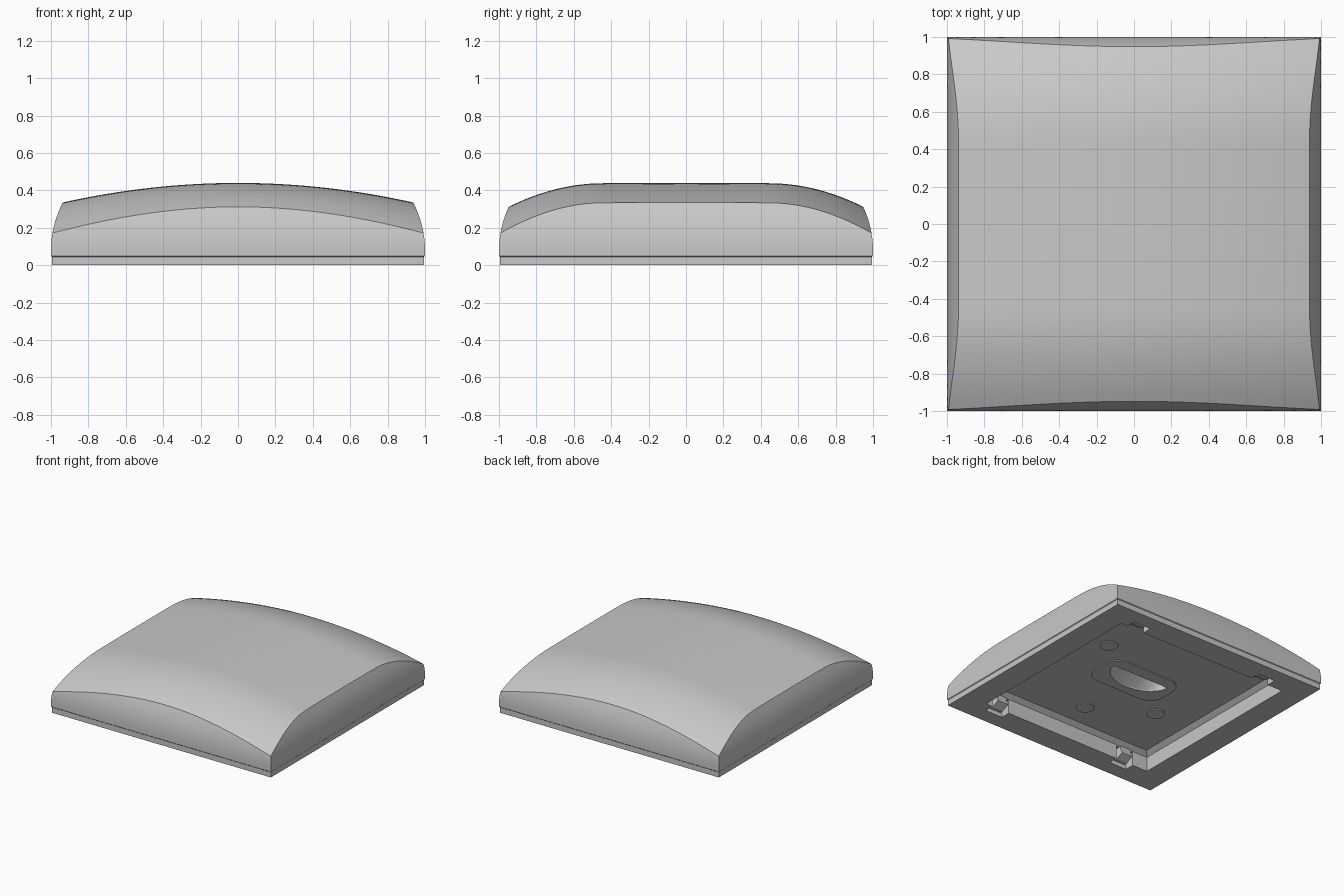
import bpy
import bmesh
import math

if "Cube" in bpy.data.objects:
    bpy.data.objects.remove(bpy.data.objects["Cube"], do_unlink=True)

grey = bpy.data.materials.new("light grey")
grey.use_nodes = True
colour = (0.58, 0.58, 0.58, 1)
grey.diffuse_color = colour
grey.node_tree.nodes["Principled BSDF"].inputs["Base Color"].default_value = colour


def finish(name, bm):
    bmesh.ops.recalc_face_normals(bm, faces=bm.faces)
    mesh = bpy.data.meshes.new(name)
    bm.to_mesh(mesh)
    bm.free()
    mesh.materials.append(grey)
    obj = bpy.data.objects.new(name, mesh)
    bpy.context.collection.objects.link(obj)
    return obj


def loft(name, rings):
    """Skin a list of equal rings of points and cap both ends."""
    bm = bmesh.new()
    rows = [[bm.verts.new(p) for p in ring] for ring in rings]
    n = len(rows[0])
    for low, high in zip(rows, rows[1:]):
        for i in range(n):
            j = (i + 1) % n
            bm.faces.new((low[i], low[j], high[j], high[i]))
    bm.faces.new(rows[0])
    bm.faces.new(rows[-1])
    return finish(name, bm)


def square(half, z):
    return [(-half, -half, z), (half, -half, z), (half, half, z), (-half, half, z)]


def box(name, x0, x1, y0, y1, z0, z1):
    return loft(name, [[(x0, y0, z), (x1, y0, z), (x1, y1, z), (x0, y1, z)] for z in (z0, z1)])


def cut(target, cutter):
    mod = target.modifiers.new("cut", "BOOLEAN")
    mod.operation = "DIFFERENCE"
    mod.solver = "EXACT"
    mod.object = cutter
    bpy.context.view_layer.objects.active = target
    bpy.ops.object.modifier_apply(modifier=mod.name)


def smooth(obj, angle):
    bpy.ops.object.select_all(action="DESELECT")
    obj.select_set(True)
    bpy.context.view_layer.objects.active = obj
    bpy.ops.object.shade_smooth_by_angle(angle=math.radians(angle))


# Cover: domed top whose edge meets gently leaning walls
SEAM = 0.05


def top(x, y):
    fall = max(0, abs(y) - 0.45) / 0.55
    return 0.44 - 0.119 * x * x - 0.147 * fall ** 2 - 0.008 * y * y


def half_width(z):
    return 1 - 0.06 * (max(0, z - 0.08) / 0.25) ** 2


def top_point(u, v):
    x, y, ex, ey = u, v, 1, 1
    for _ in range(12):
        ex = half_width(top(ex, y))
        ey = half_width(top(x, ey))
        x, y = u * ex, v * ey
    return x, y, top(x, y)


N = 48
bm = bmesh.new()
grid = [[bm.verts.new(top_point(2 * i / N - 1, 2 * j / N - 1)) for j in range(N + 1)]
        for i in range(N + 1)]
for i in range(N):
    for j in range(N):
        bm.faces.new((grid[i][j], grid[i + 1][j], grid[i + 1][j + 1], grid[i][j + 1]))
edge = ([(i, 0) for i in range(N)] + [(N, j) for j in range(N)]
        + [(i, N) for i in range(N, 0, -1)] + [(0, j) for j in range(N, 0, -1)])
upper = [grid[i][j] for i, j in edge]
corner_z = grid[0][0].co.z
heights = [vert.co.z for vert in upper]
STEPS = 10
for s in range(1, STEPS + 1):
    t = s / STEPS
    lower = []
    for (i, j), z_edge in zip(edge, heights):
        u, v = 2 * i / N - 1, 2 * j / N - 1
        z = z_edge + (SEAM - z_edge) * t
        zc = corner_z + (SEAM - corner_z) * t
        x = u * half_width(z if i in (0, N) else zc)
        y = v * half_width(z if j in (0, N) else zc)
        lower.append(bm.verts.new((x, y, z)))
    for k in range(len(edge)):
        m = (k + 1) % len(edge)
        bm.faces.new((upper[k], upper[m], lower[m], lower[k]))
    upper = lower
cover = finish("cover", bm)
smooth(cover, 25)

# Base: flat rim around a chamfered recess
PLATE = 0.15
profile = [(0.85, 0.25), (0.85, SEAM), (1, SEAM), (0.995, SEAM - 0.005), (0.995, 0),
           (0.79, 0), (0.79, 0.12), (0.75, PLATE)]
base = loft("base", [square(h, z) for h, z in profile])


# Grip pad: thin rounded plate on the recess floor
def rounded(wide, deep, radius, z):
    points = []
    for quarter, (sx, sy) in enumerate([(1, 1), (-1, 1), (-1, -1), (1, -1)]):
        for k in range(7):
            a = math.pi / 2 * (quarter + k / 6)
            points.append((sx * (wide - radius) + radius * math.cos(a),
                           sy * (deep - radius) + radius * math.sin(a), z))
    return points


pad = loft("grip_pad", [rounded(0.33, 0.18, 0.12, z) for z in (PLATE - 0.007, PLATE + 0.001)])


# Finger grip: half-oval pocket with a sloping curved wall
def half_oval(depth, z):
    return [(0.26 * math.cos(math.pi * k / 20), 0.08 - depth * math.sin(math.pi * k / 20), z)
            for k in range(21)]


pocket = loft("pocket_cutter", [half_oval(0.19, 0.13), half_oval(0.18, PLATE), half_oval(0.06, 0.23)])
cutters = [pocket]
cut(base, pocket)
cut(pad, pocket)

# Clips: notches in the front and back rim, each with a sloping tab
for side, name in ((-1, "front"), (1, "back")):
    for x, end in ((-0.57, "right"), (0.65, "left")):
        y0, y1 = sorted((side * 0.74, side * 0.87))
        notch = box("notch_cutter", x - 0.08, x + 0.08, y0, y1, -0.05, 0.11)
        cut(base, notch)
        cutters.append(notch)
        rows = []
        for z, inner in ((0.02, 0.82), (0.05, 0.76), (0.16, 0.80)):
            rows.append([(x - 0.05, side * inner, z), (x + 0.05, side * inner, z),
                         (x + 0.05, side * 0.85, z), (x - 0.05, side * 0.85, z)])
        loft(name + "_" + end + "_clip", rows)

for cutter in cutters:
    bpy.data.objects.remove(cutter, do_unlink=True)

# Round bosses, barely raised from the recess floor
for k, (x, y) in enumerate([(0.48, 0.28), (0.02, -0.55), (-0.45, -0.28)]):
    rings = [[(x + 0.07 * math.cos(math.tau * i / 24), y + 0.07 * math.sin(math.tau * i / 24), z)
              for i in range(24)] for z in (PLATE - 0.006, PLATE + 0.002)]
    smooth(loft("boss_%d" % (k + 1), rings), 30)
